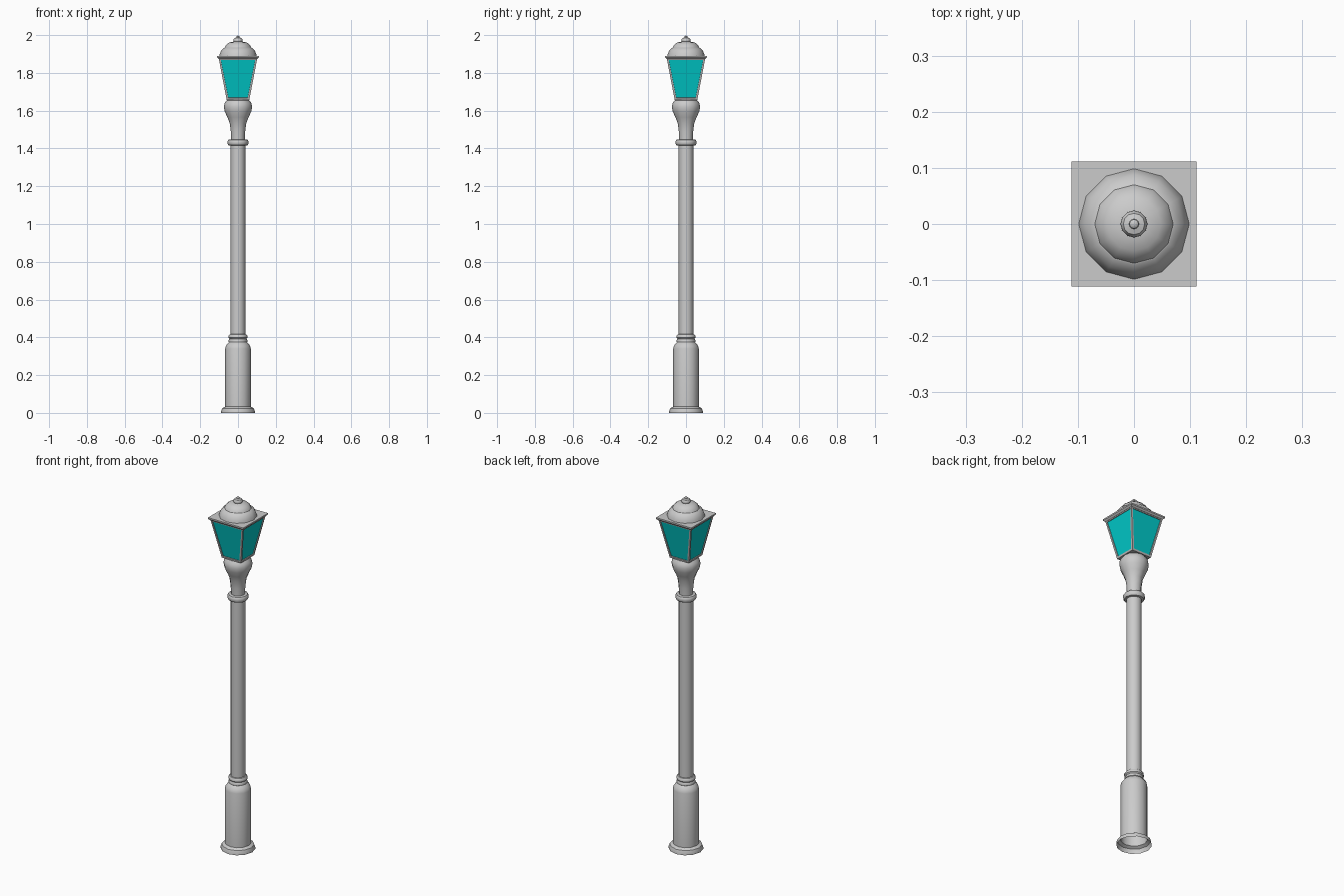
import bpy, bmesh, math

if "Cube" in bpy.data.objects:
    bpy.data.objects.remove(bpy.data.objects["Cube"])

SIDES = 12


def finish(bm, name, smooth=True):
    mesh = bpy.data.meshes.new(name)
    bmesh.ops.recalc_face_normals(bm, faces=bm.faces)
    bm.to_mesh(mesh)
    bm.free()
    ob = bpy.data.objects.new(name, mesh)
    bpy.context.collection.objects.link(ob)
    if smooth:
        bpy.ops.object.select_all(action='DESELECT')
        ob.select_set(True)
        bpy.context.view_layer.objects.active = ob
        bpy.ops.object.shade_smooth_by_angle(angle=math.radians(35))
    return ob


def lathe(name, profile):
    """Revolve (radius, z) points; radius 0 makes a pole point."""
    bm = bmesh.new()
    vs = [bm.verts.new((r, 0, z)) for r, z in profile]
    es = [bm.edges.new(p) for p in zip(vs, vs[1:])]
    bmesh.ops.spin(bm, geom=vs + es, cent=(0, 0, 0), axis=(0, 0, 1),
                   angle=math.tau, steps=SIDES, use_duplicate=False)
    bmesh.ops.remove_doubles(bm, verts=bm.verts, dist=1e-5)
    return finish(bm, name)


def square_frustum(sections):
    """Stack square sections given as (half width, z)."""
    bm = bmesh.new()
    rings = [[bm.verts.new((sx * h, sy * h, z))
              for sx, sy in ((-1, -1), (1, -1), (1, 1), (-1, 1))]
             for h, z in sections]
    sides = []
    for a, b in zip(rings, rings[1:]):
        for i in range(4):
            j = (i + 1) % 4
            sides.append(bm.faces.new((a[i], a[j], b[j], b[i])))
    bm.faces.new(rings[0][::-1])
    bm.faces.new(rings[-1])
    return bm, sides


# Post parts, open underneath
lathe("base", [(0.09, 0), (0.09, 0.007), (0.084, 0.024), (0.073, 0.03),
               (0.068, 0.033), (0.068, 0.34), (0.064, 0.355),
               (0.054, 0.368), (0.046, 0.375)])
lathe("lower_collar", [(0.044, 0.373), (0.049, 0.376), (0.049, 0.386),
                       (0.045, 0.392), (0.05, 0.398), (0.05, 0.408),
                       (0.045, 0.415), (0.038, 0.417)])
lathe("pole", [(0.039, 0.41), (0.039, 1.425)])
lathe("upper_collar", [(0.038, 1.415), (0.05, 1.417), (0.055, 1.424),
                       (0.055, 1.439), (0.05, 1.446), (0.036, 1.448)])
lathe("neck", [(0.036, 1.445), (0.038, 1.49), (0.044, 1.535), (0.056, 1.565),
               (0.07, 1.595), (0.075, 1.62), (0.071, 1.64), (0.06, 1.655),
               (0, 1.66)])

# Lantern body: frame faces are inset, the recessed centres become glass
bm, sides = square_frustum([(0.06, 1.657), (0.102, 1.877)])
bmesh.ops.recalc_face_normals(bm, faces=bm.faces)
bmesh.ops.inset_individual(bm, faces=sides, thickness=0.014)
bmesh.ops.inset_individual(bm, faces=sides, thickness=0.0005, depth=-0.004)
for f in sides:
    f.material_index = 1
lantern = finish(bm, "lantern", smooth=False)
metal = bpy.data.materials.new("metal")
metal.diffuse_color = (0.5, 0.5, 0.5, 1)
metal.use_nodes = True
metal.node_tree.nodes["Principled BSDF"].inputs["Base Color"].default_value = metal.diffuse_color
glass = bpy.data.materials.new("glass")
glass.diffuse_color = (0.0, 0.6, 0.6, 1)
glass.use_nodes = True
glass.node_tree.nodes["Principled BSDF"].inputs["Base Color"].default_value = glass.diffuse_color
lantern.data.materials.append(metal)
lantern.data.materials.append(glass)

# Square roof plate
bm, _ = square_frustum([(0.102, 1.874), (0.111, 1.882), (0.111, 1.89)])
finish(bm, "roof_plate", smooth=False)

# Stepped dome and finial
lathe("dome", [(0.099, 1.888), (0.096, 1.902), (0.088, 1.92), (0.073, 1.933),
               (0.07, 1.934), (0.064, 1.947), (0.048, 1.96), (0.023, 1.966),
               (0, 1.967)])
lathe("finial", [(0.021, 1.963), (0.024, 1.969), (0.024, 1.976),
                 (0.019, 1.984), (0.009, 1.987), (0.008, 1.993), (0, 2.0)])
